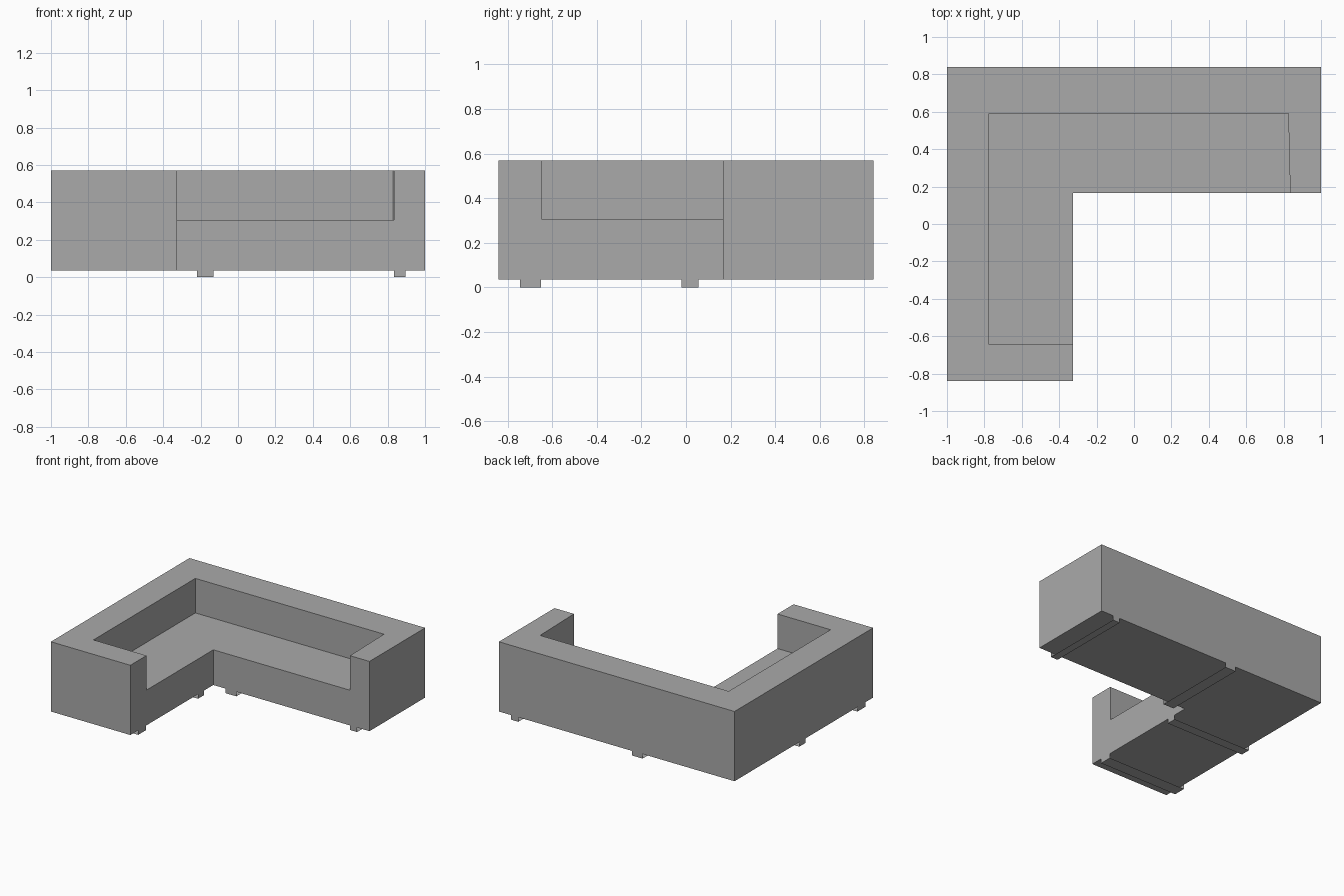
import bpy
import bmesh

cube = bpy.data.objects.get("Cube")
if cube:
    bpy.data.objects.remove(cube, do_unlink=True)

FLOOR, SEAT, TOP = 0.035, 0.305, 0.57
LEFT, BACK = 1.0, 0.84
CHAISE_X, BENCH_Y = -0.325, 0.165

grey = bpy.data.materials.new("plain grey")
grey.use_nodes = True
grey.diffuse_color = (0.4, 0.4, 0.4, 1)
grey.node_tree.nodes["Principled BSDF"].inputs["Base Color"].default_value = (0.4, 0.4, 0.4, 1)


def finish(bm, name):
    mesh = bpy.data.meshes.new(name)
    bm.to_mesh(mesh)
    bm.free()
    mesh.materials.append(grey)
    obj = bpy.data.objects.new(name, mesh)
    bpy.context.collection.objects.link(obj)
    return obj


def raise_faces(bm, faces, height, keep):
    out = bmesh.ops.extrude_face_region(bm, geom=faces, use_keep_orig=keep)["geom"]
    verts = [g for g in out if isinstance(g, bmesh.types.BMVert)]
    bmesh.ops.translate(bm, vec=(0, 0, height), verts=verts)
    return [g for g in out if isinstance(g, bmesh.types.BMFace)]


# Sofa body: a plan of seat and surrounding rim, raised in two steps
plan = {
    "a": (-LEFT, -BACK), "b": (CHAISE_X, -BACK), "c": (CHAISE_X, -0.645),
    "d": (CHAISE_X, BENCH_Y), "e": (0.835, BENCH_Y), "f": (LEFT, BENCH_Y),
    "g": (LEFT, BACK), "h": (-LEFT, BACK),
    "i": (0.825, 0.59), "j": (-0.775, 0.59), "k": (-0.775, -0.645),
}
bm = bmesh.new()
v = {key: bm.verts.new((x, y, FLOOR)) for key, (x, y) in plan.items()}
base = [bm.faces.new([v[key] for key in loop]) for loop in ("cdeijk", "abckjiefgh")]
tops = raise_faces(bm, base, SEAT - FLOOR, True)
rim = [f for f in tops if len(f.verts) == 10]
raise_faces(bm, rim, TOP - SEAT, False)
# Remove the hidden rim face left inside and merge the flat seams
hidden = [f for f in bm.faces if len(f.verts) == 10
          and all(abs(p.co.z - SEAT) < 0.001 for p in f.verts)]
bmesh.ops.delete(bm, geom=hidden, context="FACES_ONLY")
# Walls between seat and rim below the seat are hidden too
inner = [f for f in bm.faces if len(f.edges) == 4
         and all(len(e.link_faces) > 2 for e in f.edges if abs(e.verts[0].co.z - e.verts[1].co.z) < 0.001)
         and max(p.co.z for p in f.verts) < SEAT + 0.001]
bmesh.ops.delete(bm, geom=inner, context="FACES_ONLY")
bmesh.ops.recalc_face_normals(bm, faces=bm.faces)
bmesh.ops.dissolve_limit(bm, angle_limit=0.001, verts=bm.verts, edges=bm.edges)
finish(bm, "sofa_body")


# Runners: a bottom strip with a turned-up tab at each end, open along the sides
def runner(name, start, end, low, high, along_x):
    bm = bmesh.new()
    rows = []
    for run, z in ((start, FLOOR), (start, 0), (end, 0), (end, FLOOR)):
        rows.append([bm.verts.new((run, s, z) if along_x else (s, run, z)) for s in (low, high)])
    for p, q in zip(rows, rows[1:]):
        loop = [p[0], p[1], q[1], q[0]]
        bm.faces.new(loop if along_x else loop[::-1])
    finish(bm, name)


runner("bench_runner_inner", BENCH_Y, BACK, -0.22, -0.13, False)
runner("bench_runner_outer", BENCH_Y, BACK, 0.835, 0.895, False)
runner("chaise_runner_front", -LEFT, CHAISE_X, -0.745, -0.65, True)
runner("chaise_runner_back", -LEFT, CHAISE_X, -0.02, 0.055, True)
